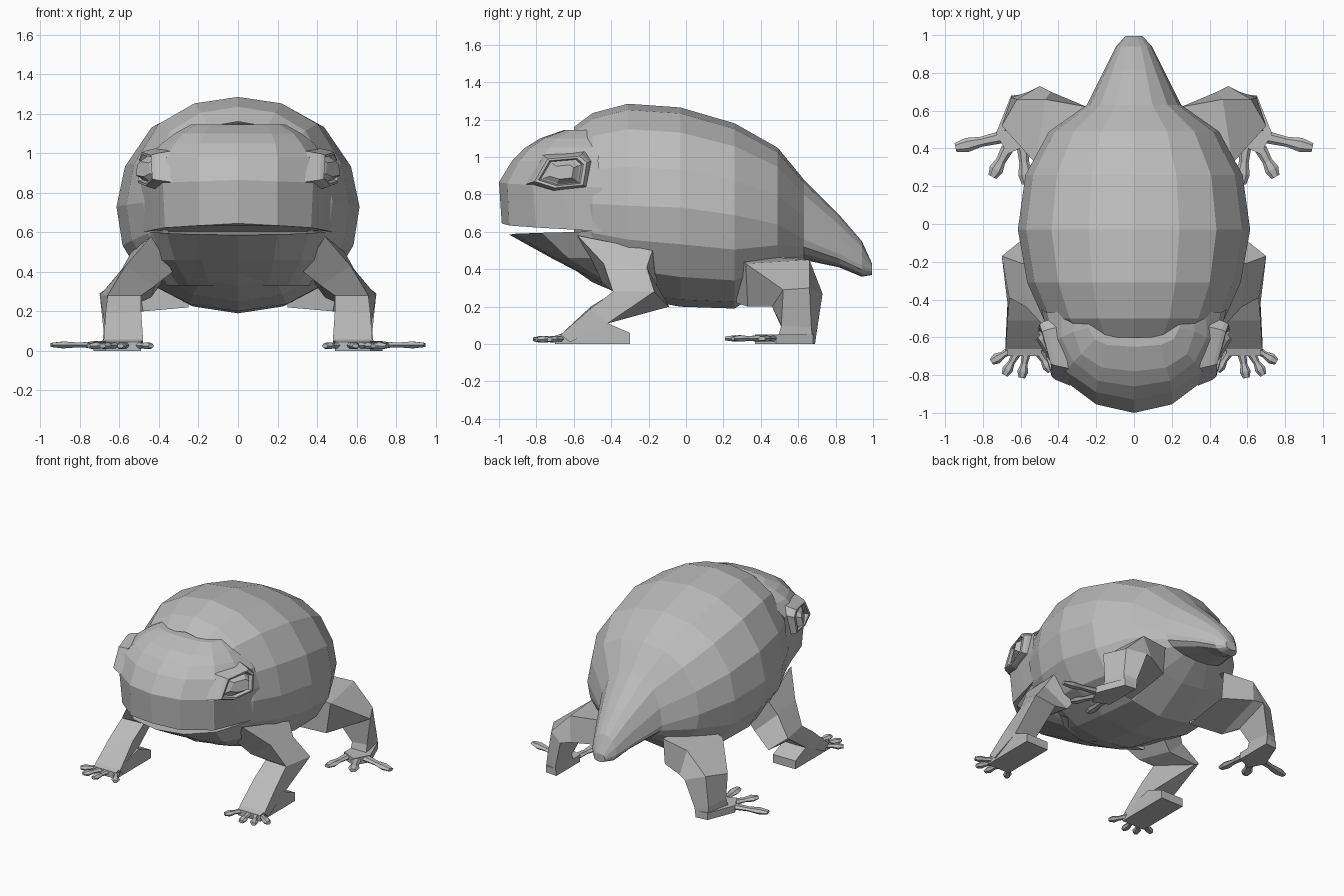
import bpy, bmesh, math
from mathutils import Vector

skin = bpy.data.materials.new("grey_skin")
skin.diffuse_color = (0.5, 0.5, 0.5, 1)


def loft(name, rings, side=1, caps=(True, True), back=True):
    """Bridge rings of equal length; buried ends and backs are left open."""
    bm = bmesh.new()
    rows = [[bm.verts.new((p[0] * side, p[1], p[2])) for p in r] for r in rings]
    n = len(rows[0])
    for a, b in zip(rows, rows[1:]):
        for i in range(n):
            j = (i + 1) % n
            bm.faces.new((a[i], a[j], b[j], b[i]))
    for row, cap in ((rows[0], caps[0]), (rows[-1], caps[1])):
        if cap:
            bm.faces.new(row)
    bmesh.ops.recalc_face_normals(bm, faces=bm.faces)
    if not back:
        buried = [f for f in bm.faces if len(f.verts) == 4
                  and all(v in (r[0], r[-1]) for v in f.verts for r in rows if v in r)]
        bmesh.ops.delete(bm, geom=buried, context='FACES_ONLY')
    me = bpy.data.meshes.new(name)
    bm.to_mesh(me)
    bm.free()
    me.materials.append(skin)
    ob = bpy.data.objects.new(name, me)
    bpy.context.collection.objects.link(ob)
    return ob


def toe(name, a, b, r, neck, side, n=6):
    """Flat toe with a swollen pad near its tip."""
    a, b = Vector(a), Vector(b)
    u = Vector((0, 0, 1))
    s = (b - a).cross(u).normalized()
    loft(name, [[a.lerp(b, f) + s * w * math.cos(k * math.tau / n) + u * t * math.sin(k * math.tau / n)
                 for k in range(n)]
                for f, w, t in ((0, r, .02), (.45, r * neck, .014), (.75, r * 1.15, .02), (1, r * .7, .012))],
         side, (False, True))


# Body and tail: half section (width, height), stretched at each station
half = [(0, 1), (.39, .94), (.71, .75), (.93, .38), (1, 0), (.95, -.37), (.78, -.7), (.4, -.93), (0, -1)]
section = half + [(-x, z) for x, z in half[-2:0:-1]]
# y, half width, top, middle, bottom
stations = [(-.60, .38, 1.16, .75, .40), (-.50, .48, 1.235, .75, .33), (-.31, .565, 1.285, .74, .25),
            (-.03, .615, 1.265, .73, .2), (.26, .575, 1.18, .69, .19), (.49, .45, 1.05, .64, .34),
            (.63, .25, .88, .56, .45), (.82, .155, .69, .48, .41), (.94, .095, .55, .42, .36),
            (.995, .045, .43, .40, .37)]
loft("body", [[(x * w, y, m + z * (t - m if z > 0 else m - b)) for x, z in section]
              for y, w, t, m, b in stations], 1, (False, True))


# Head and jaw: stacked horseshoe outlines (z, half widths, y positions)
def horseshoe(z, xs, ys, droop=0):
    r = [(x, y, z - droop * i) for i, (x, y) in enumerate(zip(xs, ys))]
    return [(-x, y, z) for x, y, z in r[:0:-1]] + r


loft("head", [
    horseshoe(.645, (0, .2, .37, .43, .48), (-.985, -.945, -.8, -.6, -.45), .011),
    horseshoe(.865, (0, .2, .38, .44, .49), (-1, -.955, -.82, -.66, -.45), .007),
    horseshoe(.98, (0, .2, .36, .43, .46), (-.93, -.89, -.78, -.62, -.47)),
    horseshoe(1.05, (0, .19, .32, .385, .38), (-.86, -.83, -.73, -.6, -.46)),
    horseshoe(1.10, (0, .17, .28, .32, .32), (-.78, -.76, -.69, -.57, -.46)),
    horseshoe(1.145, (0, .14, .21, .24, .24), (-.65, -.64, -.61, -.55, -.48))], back=False)
loft("lower_jaw", [
    horseshoe(.585, (0, .2, .36, .43, .47), (-.945, -.91, -.77, -.58, -.42), -.005),
    horseshoe(.46, (0, .18, .32, .39, .44), (-.72, -.70, -.63, -.50, -.38)),
    horseshoe(.33, (0, .15, .25, .30, .36), (-.47, -.46, -.42, -.38, -.33))], back=False)

eye = [(-.81, .87), (-.74, .99), (-.57, 1.005), (-.53, .97), (-.55, .85), (-.70, .835)]
# Front leg corners, from shoulder to ankle
fore = [[(.44, -.58, .58), (.54, -.18, .50), (.36, -.15, .38), (.33, -.48, .40)],
        [(.57, -.44, .43), (.59, -.21, .41), (.44, -.16, .27), (.42, -.45, .33)],
        [(.66, -.39, .28), (.70, -.17, .28), (.60, -.09, .20), (.49, -.38, .28)],
        [(.67, -.51, .19), (.67, -.42, .11), (.51, -.42, .11), (.49, -.51, .20)],
        [(.68, -.67, .05), (.68, -.62, .01), (.49, -.62, .01), (.48, -.67, .05)]]
# Hind leg corners, from hip to heel
hind = [[(.25, .27, .48), (.25, .62, .46), (.25, .60, .27), (.25, .27, .22)],
        [(.52, .32, .43), (.47, .66, .45), (.44, .70, .28), (.48, .33, .20)],
        [(.70, .52, .29), (.62, .66, .30), (.50, .73, .27), (.52, .46, .20)],
        [(.68, .51, .10), (.65, .67, .09), (.56, .70, .07), (.56, .51, .09)],
        [(.69, .48, .0), (.65, .68, .0), (.56, .69, .0), (.56, .48, .0)]]
foot = [(.56, .69), (.65, .68), (.73, .48), (.67, .37), (.56, .42)]

for s, tag in ((1, "right"), (-1, "left")):
    # Eye: lid, rim, recess and bulging ball as nested outlines
    loft(tag + "_eye", [[(.465 + .27 * (y + .66) - .1 * (z - .92) + off,
                          -.66 + (y + .66) * k, .92 + (z - .92) * k) for y, z in eye]
                        for k, off in ((1.3, -.09), (1.1, -.015), (1, .005), (.86, .005),
                                       (.78, -.02), (.7, -.015), (.45, .015))], s, (False, True))

    # Front leg
    loft(tag + "_front_leg", fore, s, (False, True))
    sole = [(-.30, 0), (-.30, .06), (-.44, .12), (-.62, .07), (-.70, .045), (-.70, 0)]
    loft(tag + "_front_foot", [[(x, y, z) for y, z in sole] for x in (.49, .67)], s)
    for i, (a, b) in enumerate((((.64, -.66), (.755, -.73)), ((.62, -.68), (.685, -.80)),
                                ((.57, -.68), (.595, -.815)), ((.51, -.67), (.44, -.78)))):
        toe(f"{tag}_front_toe_{i + 1}", (*a, .028), (*b, .025), .025, .7, s)

    # Hind leg
    loft(tag + "_hind_leg", hind, s, (False, True))
    loft(tag + "_hind_foot", [[(x, y, z) for x, y in foot] for z in (0, .05)], s)
    for i, (a, b) in enumerate((((.70, .46), (.945, .405)), ((.67, .40), (.75, .25)),
                                ((.59, .42), (.57, .21)))):
        toe(f"{tag}_hind_toe_{i + 1}", (*a, .03), (*b, .03), .033, .8, s)
